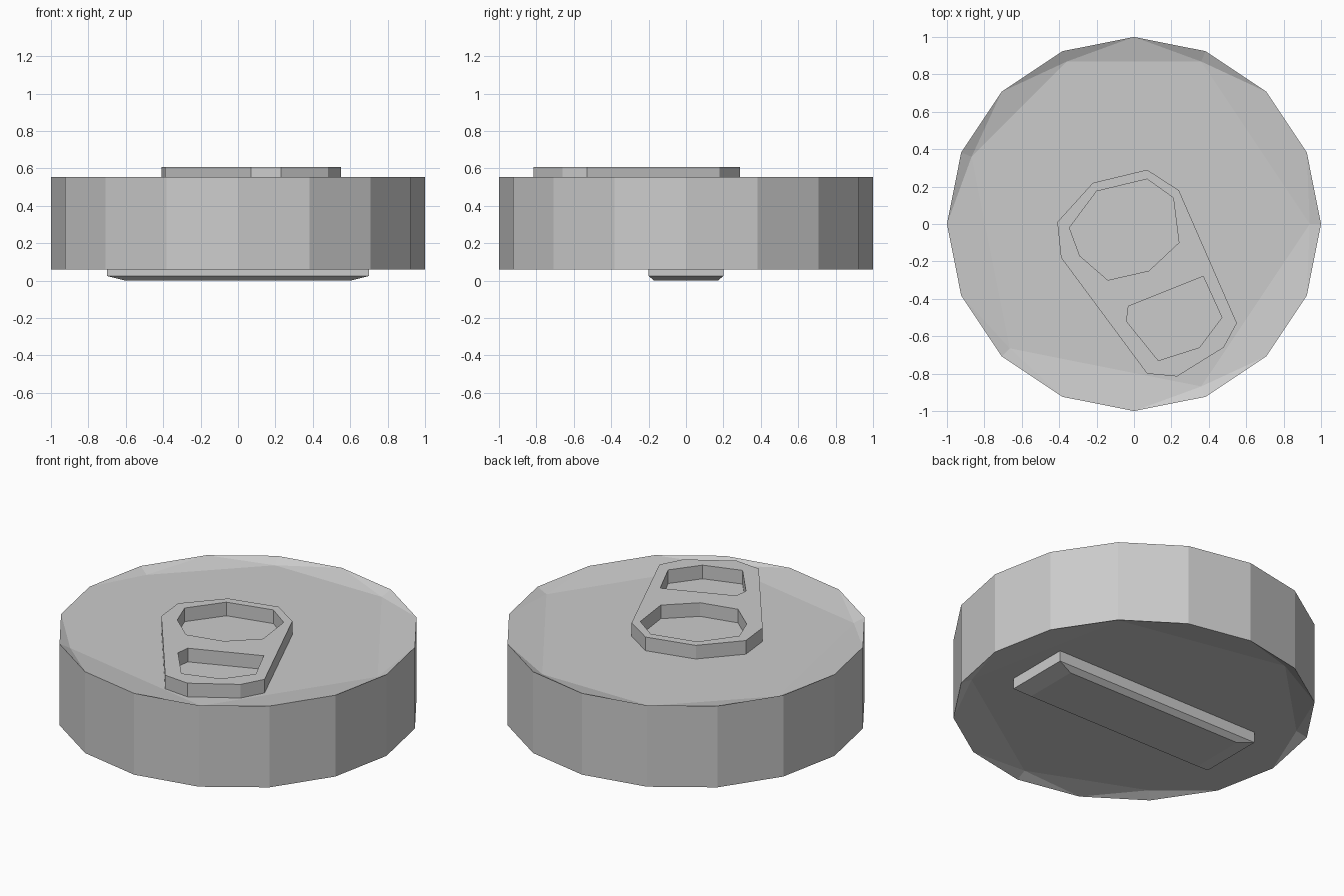
import bpy, bmesh, math

if "Cube" in bpy.data.objects:
    bpy.data.objects.remove(bpy.data.objects["Cube"])

SIDES = 16


def finish(name, bm):
    bmesh.ops.recalc_face_normals(bm, faces=bm.faces[:])
    mesh = bpy.data.meshes.new(name)
    bm.to_mesh(mesh)
    bm.free()
    obj = bpy.data.objects.new(name, mesh)
    bpy.context.collection.objects.link(obj)
    return obj


def ring_vert(bm, i, radius, z):
    a = math.tau * i / SIDES
    return bm.verts.new((radius * math.cos(a), radius * math.sin(a), z))


def recessed_cap(bm, rim, steps, z):
    """Sunken six-sided panel joined to the rim by sloping triangles."""
    panel = [ring_vert(bm, i, 0.94, z) for i in steps]
    bm.faces.new(panel)
    for k, a in enumerate(steps):
        n = (k + 1) % len(steps)
        b = steps[n] if n else steps[0] + SIDES
        mid = (a + b) // 2
        for i in range(a, b):
            owner = panel[k] if i < mid else panel[n]
            bm.faces.new((rim[i % SIDES], rim[(i + 1) % SIDES], owner))
        bm.faces.new((rim[mid % SIDES], panel[n], panel[k]))


# Drum body with recessed top and bottom
bm = bmesh.new()
low = [ring_vert(bm, i, 1.0, 0.06) for i in range(SIDES)]
high = [ring_vert(bm, i, 1.0, 0.555) for i in range(SIDES)]
for i in range(SIDES):
    j = (i + 1) % SIDES
    bm.faces.new((low[i], low[j], high[j], high[i]))
recessed_cap(bm, high, [0, 3, 5, 7, 10, 13], 0.525)
recessed_cap(bm, low, [2, 5, 7, 10, 12, 15], 0.09)
finish("body", bm)

# Pull tab: outline with finger hole and front hole
outline = [(-0.22, 0.22), (0.07, 0.29), (0.24, 0.18), (0.55, -0.53), (0.48, -0.66),
           (0.23, -0.815), (0.07, -0.80), (-0.39, -0.18), (-0.41, 0.01)]
finger_hole = [(-0.20, 0.175), (0.07, 0.24), (0.21, 0.14), (0.24, -0.10),
               (0.08, -0.25), (-0.14, -0.30), (-0.29, -0.17), (-0.345, -0.02)]
front_hole = [(0.37, -0.28), (0.47, -0.50), (0.35, -0.66), (0.13, -0.73),
              (-0.04, -0.52), (-0.03, -0.44)]
bm = bmesh.new()
edges = []
for loop in (outline, finger_hole, front_hole):
    vs = [bm.verts.new((x, y, 0.525)) for x, y in loop]
    edges += [bm.edges.new((vs[i - 1], vs[i])) for i in range(len(vs))]
bmesh.ops.triangle_fill(bm, edges=edges, use_beauty=True, normal=(0, 0, 1))
geo = bmesh.ops.extrude_face_region(bm, geom=bm.faces[:], use_keep_orig=True)
top = [g for g in geo["geom"] if isinstance(g, bmesh.types.BMVert)]
bmesh.ops.translate(bm, verts=top, vec=(0, 0, 0.083))
finish("pull_tab", bm)

# Bottom bar with a tapered underside
bm = bmesh.new()
levels = [(0.70, 0.20, 0.09), (0.70, 0.20, 0.025), (0.60, 0.17, 0.0)]
rings = [[bm.verts.new((sx * x, sy * y, z))
          for sx, sy in ((1, 1), (-1, 1), (-1, -1), (1, -1))] for x, y, z in levels]
for a, b in zip(rings, rings[1:]):
    for i in range(4):
        bm.faces.new((a[i - 1], a[i], b[i], b[i - 1]))
bm.faces.new(rings[0])
bm.faces.new(rings[-1])
finish("bottom_bar", bm)
